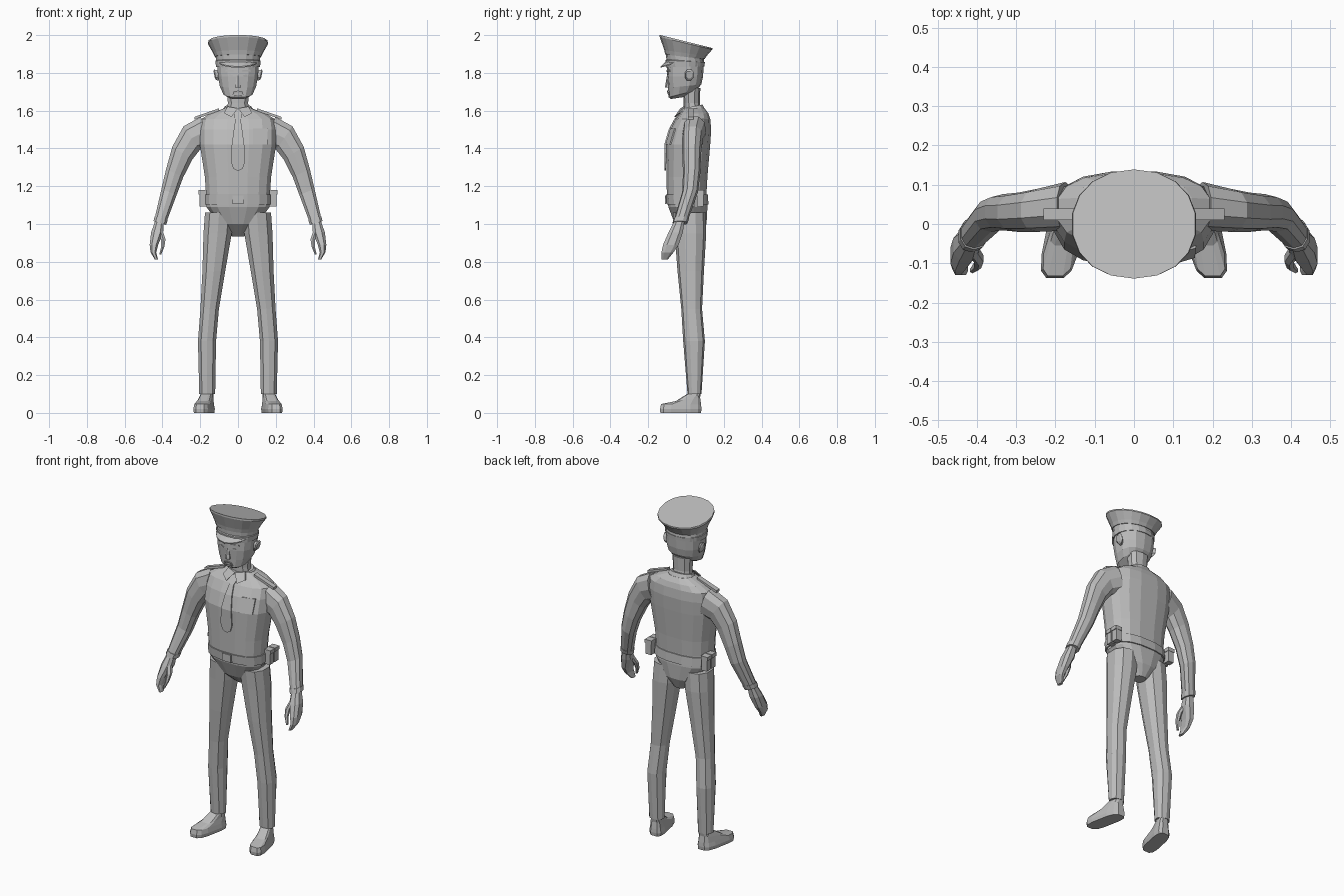
import bpy, bmesh, math

grey = bpy.data.materials.new("plain_grey")
grey.diffuse_color = (0.5, 0.5, 0.5, 1)


def finish(name, bm, mirror=False):
    bmesh.ops.recalc_face_normals(bm, faces=bm.faces)
    me = bpy.data.meshes.new(name)
    bm.to_mesh(me)
    bm.free()
    me.materials.append(grey)
    ob = bpy.data.objects.new(name, me)
    bpy.context.collection.objects.link(ob)
    if mirror:
        ob.modifiers.new("mirror", 'MIRROR')
    return ob


def loft(name, rings, n=12, p=2.3, mirror=False, skew=0):
    """Rings: x, y, z, half width, half depth, x slope, y slope."""
    bm = bmesh.new()
    loops = []
    for r in rings:
        x, y, z, hx, hy, sx, sy = (tuple(r) + (0, 0))[:7]
        loop = []
        for i in range(n):
            a = 2 * math.pi * (i + 0.5) / n
            c, s = math.cos(a), math.sin(a)
            dx = math.copysign(abs(c) ** (2 / p), c) * hx
            dy = math.copysign(abs(s) ** (2 / p), s) * hy
            loop.append(bm.verts.new((x + dx + skew * (y + dy), y + dy, z + sx * dx + sy * dy)))
        loops.append(loop)
    for a, b in zip(loops, loops[1:]):
        for i in range(n):
            j = (i + 1) % n
            bm.faces.new((a[i], a[j], b[j], b[i]))
    bm.faces.new(loops[0])
    bm.faces.new(loops[-1])
    return finish(name, bm, mirror)


def profile(rows, x=0):
    """Rows of z, half width, front y, back y become rings."""
    return [(x, (f + b) / 2, z, w, (b - f) / 2) for z, w, f, b in rows]


def plate(name, pts, t=0.008, mirror=False):
    """Thin outline plate, thickened toward the front."""
    bm = bmesh.new()
    back = [bm.verts.new(p) for p in pts]
    front = [bm.verts.new((x, y - t, z)) for x, y, z in pts]
    bm.faces.new(front)
    bm.faces.new(back)
    for i in range(len(pts)):
        j = (i + 1) % len(pts)
        bm.faces.new((back[i], back[j], front[j], front[i]))
    return finish(name, bm, mirror)


def box(name, c, s, mirror=False, slope=0):
    bm = bmesh.new()
    bmesh.ops.create_cube(bm, size=1)
    for v in bm.verts:
        dx = v.co.x * s[0]
        v.co = (c[0] + dx, c[1] + v.co.y * s[1], c[2] + v.co.z * s[2] + slope * dx)
    return finish(name, bm, mirror)


# Torso and hips
body = [(0.935, .035, .01, .08), (1.0, .10, -.06, .11), (1.09, .17, -.095, .115),
        (1.16, .172, -.103, .11), (1.25, .178, -.105, .115), (1.42, .205, -.108, .13),
        (1.50, .205, -.085, .135), (1.555, .198, -.055, .13), (1.585, .15, -.03, .12),
        (1.612, .075, -.01, .10)]
loft("torso", profile(body), 16, 2.6)


def chest(x, z):
    """Front surface of the torso at x, z."""
    for a, b in zip(body, body[1:]):
        if a[0] <= z <= b[0]:
            k = (z - a[0]) / (b[0] - a[0])
            w, f, r = (a[i] + k * (b[i] - a[i]) for i in (1, 2, 3))
            return (f + r) / 2 - (r - f) / 2 * max(0, 1 - abs(x / w) ** 2.6) ** (1 / 2.6)
    return 0


# Legs and shoes
legs = [(1.06, .10, .078, -.07, .105), (.95, .108, .078, -.06, .107), (.75, .128, .063, -.045, .095),
        (.55, .150, .051, -.025, .085), (.38, .164, .050, -.015, .10), (.10, .163, .044, .008, .082)]
loft("trouser_leg", [profile([(z, w, f, b)], x)[0] for z, x, w, f, b in legs], 10, 2.3, True)
loft("ankle", [(.162, .045, .06, .032, .032), (.162, .045, .12, .032, .032)], 8, 2.3, True)
loft("shoe", [(.174, -.028, 0, .044, .11), (.174, -.028, .02, .047, .112), (.174, -.026, .045, .042, .108, 0, -.02),
              (.174, .01, .072, .036, .066, 0, .15), (.172, .042, .10, .031, .037)], 12, 3.5, True, -.2)

# Arms, cuffs and hands
loft("sleeve", [(.175, .045, 1.49, .022, .062, 3.7), (.245, .035, 1.455, .045, .055, 1.45),
                (.295, .03, 1.375, .055, .05, .65), (.335, .03, 1.27, .047, .046, .5),
                (.365, .022, 1.17, .042, .042, .4), (.413, -.03, 1.01, .032, .037, .3)], 10, 2.3, True)
loft("cuff", [(.407, -.024, 1.03, .036, .041, .3), (.414, -.032, 1.005, .035, .040, .3)], 10, 2.3, True)
loft("hand", [(.415, -.033, 1.02, .024, .028), (.428, -.055, .955, .034, .040), (.445, -.08, .89, .024, .044),
              (.448, -.098, .85, .016, .034), (.432, -.113, .812, .009, .018)], 8, 2.6, True)
loft("thumb", [(.412, -.065, .965, .015, .018), (.396, -.088, .92, .014, .017),
               (.398, -.105, .88, .010, .014), (.412, -.118, .838, .006, .008)], 6, 2.2, True)

# Neck, head and hair line
loft("neck", [(0, .035, 1.59, .062, .048), (0, .03, 1.64, .056, .043), (0, .03, 1.72, .062, .046)], 10)
loft("head", [(0, -.045, 1.667, .045, .035, 0, .15), (0, -.018, 1.69, .078, .074, 0, .25),
              (0, -.007, 1.73, .098, .088, 0, .1), (0, -.005, 1.78, .108, .095),
              (0, -.002, 1.85, .113, .097)], 14, 2.4)
loft("ear", [(.102, .012, 1.785, .006, .016, 5), (.120, .018, 1.79, .006, .026, 5),
             (.126, .016, 1.79, .004, .018, 5)], 8, 2.2, True)
# Face details
loft("nose", [(0, -.094, 1.722, .019, .016), (0, -.096, 1.732, .017, .014), (0, -.093, 1.785, .008, .008)], 6, 2)
plate("eye", [(.025, -.096, 1.785), (.04, -.093, 1.777), (.062, -.083, 1.785), (.042, -.093, 1.793)], .005, True)
plate("eyebrow", [(.02, -.097, 1.806), (.068, -.083, 1.808), (.066, -.083, 1.817), (.024, -.097, 1.815)], .006, True)
plate("moustache", [(0, -.096, 1.707), (.024, -.094, 1.70), (.03, -.089, 1.683), (.022, -.089, 1.683),
                    (.017, -.092, 1.694), (0, -.094, 1.697)], .006, True)
plate("chin_beard", [(-.02, -.08, 1.672), (.02, -.08, 1.672), (.022, -.089, 1.684), (-.022, -.089, 1.684)], .006)

# Peaked cap
loft("cap_band", [(0, -.004, 1.832, .118, .102, 0, .03), (0, -.004, 1.862, .122, .104, 0, -.05),
                  (0, -.004, 1.864, .118, .10, 0, -.08), (0, -.006, 1.887, .119, .10, 0, -.12)], 18, 2.1)
loft("cap_crown", [(0, -.006, 1.885, .123, .104, 0, -.12), (0, -.003, 1.905, .132, .112, 0, -.14),
                   (0, 0, 1.957, .160, .139, 0, -.24), (0, 0, 1.966, .158, .139, 0, -.25)], 18, 2.15)
bm = bmesh.new()
rows = []
for k in range(9):
    a = math.radians(200 + 140 * k / 8)
    c, s = math.cos(a), math.sin(a)
    u = max(0, -s - .34) / .66
    rows.append([bm.verts.new(v) for v in (
        (.112 * c, .095 * s, 1.870), (.119 * c, .104 * s - .030 * u, 1.860 - .026 * u),
        (.119 * c, .104 * s - .030 * u, 1.854 - .026 * u), (.112 * c, .095 * s, 1.855))])
for a, b in zip(rows, rows[1:]):
    for i in range(4):
        j = (i + 1) % 4
        bm.faces.new((a[i], a[j], b[j], b[i]))
bm.faces.new(rows[0])
bm.faces.new(rows[-1])
finish("cap_visor", bm)

# Collar, tie, pocket and shoulder straps
loft("collar", [(0, .04, 1.595, .088, .066, 0, .1), (0, .036, 1.622, .070, .053, 0, .2)], 12, 2.2)
plate("collar_flap", [(0, -.022, 1.612), (.035, -.055, 1.566), (.075, -.03, 1.588), (.055, -.005, 1.622)], .008, True)
tie = [(.016, 1.60), (.022, 1.575), (.014, 1.553), (.022, 1.50), (.033, 1.42), (.037, 1.33), (.026, 1.295)]
bm = bmesh.new()
rows = [[bm.verts.new((s * x, chest(0, z) - d, z)) for s, d in ((-1, 0), (-1, .007), (1, .007), (1, 0))]
        for x, z in tie + [(.006, 1.283)]]
for a, b in zip(rows, rows[1:]):
    for i in range(4):
        j = (i + 1) % 4
        bm.faces.new((a[i], a[j], b[j], b[i]))
bm.faces.new(rows[0])
bm.faces.new(rows[-1])
finish("necktie", bm)
plate("chest_pocket", [(x, chest(x, z) + .002, z) for x, z in ((.08, 1.42), (.155, 1.42), (.158, 1.505), (.08, 1.505))], .007)
box("shoulder_strap", (.165, .025, 1.583), (.13, .03, .014), True, -.35)

# Belt, buckle and pouches
loft("belt", profile([(1.102, .177, -.103, .121), (1.155, .178, -.108, .117)]), 16, 2.6)
box("buckle", (0, -.107, 1.128), (.06, .01, .045))
for i, y in enumerate((.03, .075)):
    box(f"pouch_{i}", (.186, y, 1.132), (.036, .036, .08), True)
    box(f"pouch_flap_{i}", (.187, y, 1.168), (.044, .04, .022), True)
